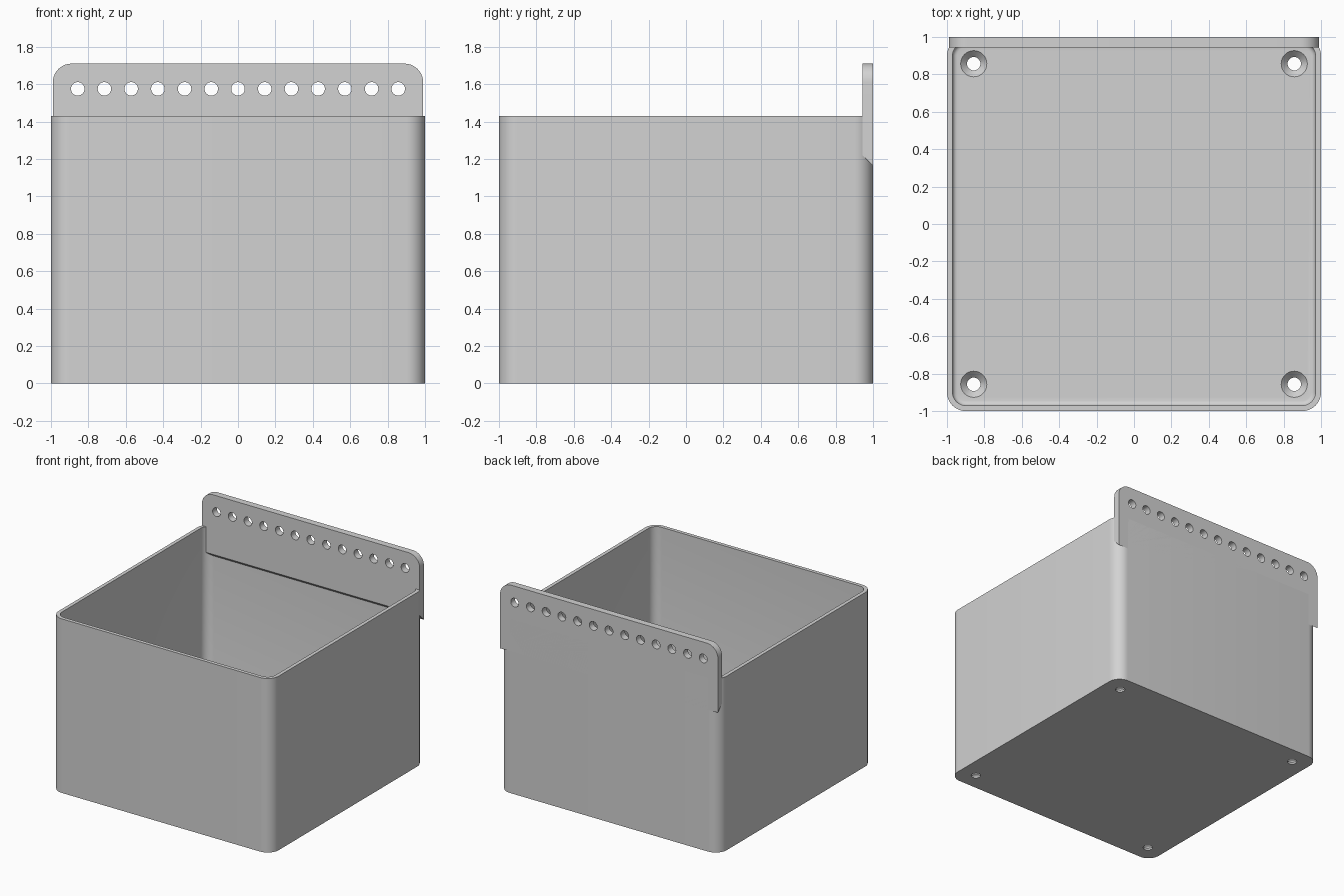
import bpy
import bmesh
from math import sin, cos, pi, radians

if "Cube" in bpy.data.objects:
    bpy.data.objects.remove(bpy.data.objects["Cube"], do_unlink=True)

HEIGHT = 1.43       # rim of the bin
WALL = 0.03
FLOOR = 0.05
CORNER = 0.1
SCREW = 0.857       # screw position from the centre
PANEL_X = 0.99      # half width of the hanging panel

grey = bpy.data.materials.new("light grey plastic")
grey.use_nodes = True
grey.diffuse_color = (0.65, 0.65, 0.65, 1)
grey.node_tree.nodes["Principled BSDF"].inputs["Base Color"].default_value = (0.65, 0.65, 0.65, 1)


def arc(cx, cy, r, start, steps=10):
    """Quarter circle, counter-clockwise from the start angle."""
    return [(cx + r * cos(start + pi / 2 * i / steps),
             cy + r * sin(start + pi / 2 * i / steps)) for i in range(steps + 1)]


def rounded_square(half, r, z):
    c = half - r
    corners = [(c, c), (-c, c), (-c, -c), (c, -c)]
    return [(x, y, z) for i, (cx, cy) in enumerate(corners)
            for x, y in arc(cx, cy, r, i * pi / 2)]


def loft(name, rings):
    """Closed solid skinned through rings of equal length."""
    bm = bmesh.new()
    loops = [[bm.verts.new(p) for p in ring] for ring in rings]
    for a, b in zip(loops, loops[1:]):
        for i in range(len(a)):
            j = (i + 1) % len(a)
            bm.faces.new((a[i], a[j], b[j], b[i]))
    bm.faces.new(loops[0])
    bm.faces.new(loops[-1])
    bmesh.ops.recalc_face_normals(bm, faces=bm.faces)
    mesh = bpy.data.meshes.new(name)
    bm.to_mesh(mesh)
    bm.free()
    mesh.materials.append(grey)
    obj = bpy.data.objects.new(name, mesh)
    bpy.context.collection.objects.link(obj)
    return obj


def circle(x, y, z, r, steps=32):
    return [(x + r * cos(2 * pi * i / steps), y + r * sin(2 * pi * i / steps), z)
            for i in range(steps)]


def cut(target, cutter):
    mod = target.modifiers.new("hole", 'BOOLEAN')
    mod.operation = 'DIFFERENCE'
    mod.solver = 'EXACT'
    mod.object = cutter
    bpy.context.view_layer.objects.active = target
    bpy.ops.object.modifier_apply(modifier=mod.name)
    bpy.data.objects.remove(cutter, do_unlink=True)


def smooth(obj):
    bpy.ops.object.select_all(action='DESELECT')
    obj.select_set(True)
    bpy.context.view_layer.objects.active = obj
    bpy.ops.object.shade_smooth_by_angle(angle=radians(30))


# Open bin: outer skin, rim, inner skin and a small fillet down to the floor
inner, r_in, fillet = 1 - WALL, CORNER - WALL, 0.025
rings = [rounded_square(1, CORNER, 0), rounded_square(1, CORNER, HEIGHT),
         rounded_square(inner, r_in, HEIGHT)]
for i in range(5):
    a = pi / 2 * i / 4
    inset = fillet * (1 - cos(a))
    rings.append(rounded_square(inner - inset, r_in - inset,
                                FLOOR + fillet * (1 - sin(a))))
bin_body = loft("bin_body", rings)

# Countersunk screw holes in the floor
for sx in (-1, 1):
    for sy in (-1, 1):
        x, y = sx * SCREW, sy * SCREW
        cut(bin_body, loft("screw_cutter", [
            circle(x, y, -0.05, 0.036), circle(x, y, FLOOR - 0.035, 0.036),
            circle(x, y, FLOOR, 0.07), circle(x, y, FLOOR + 0.05, 0.07)]))
smooth(bin_body)

# Hanging panel with rounded top corners and a slanted underside
top, r = 1.71, 0.1
outline = arc(PANEL_X - r, top - r, r, 0) + arc(r - PANEL_X, top - r, r, pi / 2)


def panel_ring(y, bottom):
    points = outline + [(-PANEL_X, bottom), (PANEL_X, bottom)]
    return [(x, y, z) for x, z in points]


panel = loft("hanging_panel", [panel_ring(0.945, 1.22), panel_ring(1.0, 1.165)])

# Row of thirteen holes across the panel
for i in range(-6, 7):
    hole = [circle(i * SCREW / 6, 1.575, y, 0.036) for y in (0.85, 1.1)]
    cut(panel, loft("panel_hole_cutter", [[(x, y, z) for x, z, y in h] for h in hole]))
smooth(panel)
